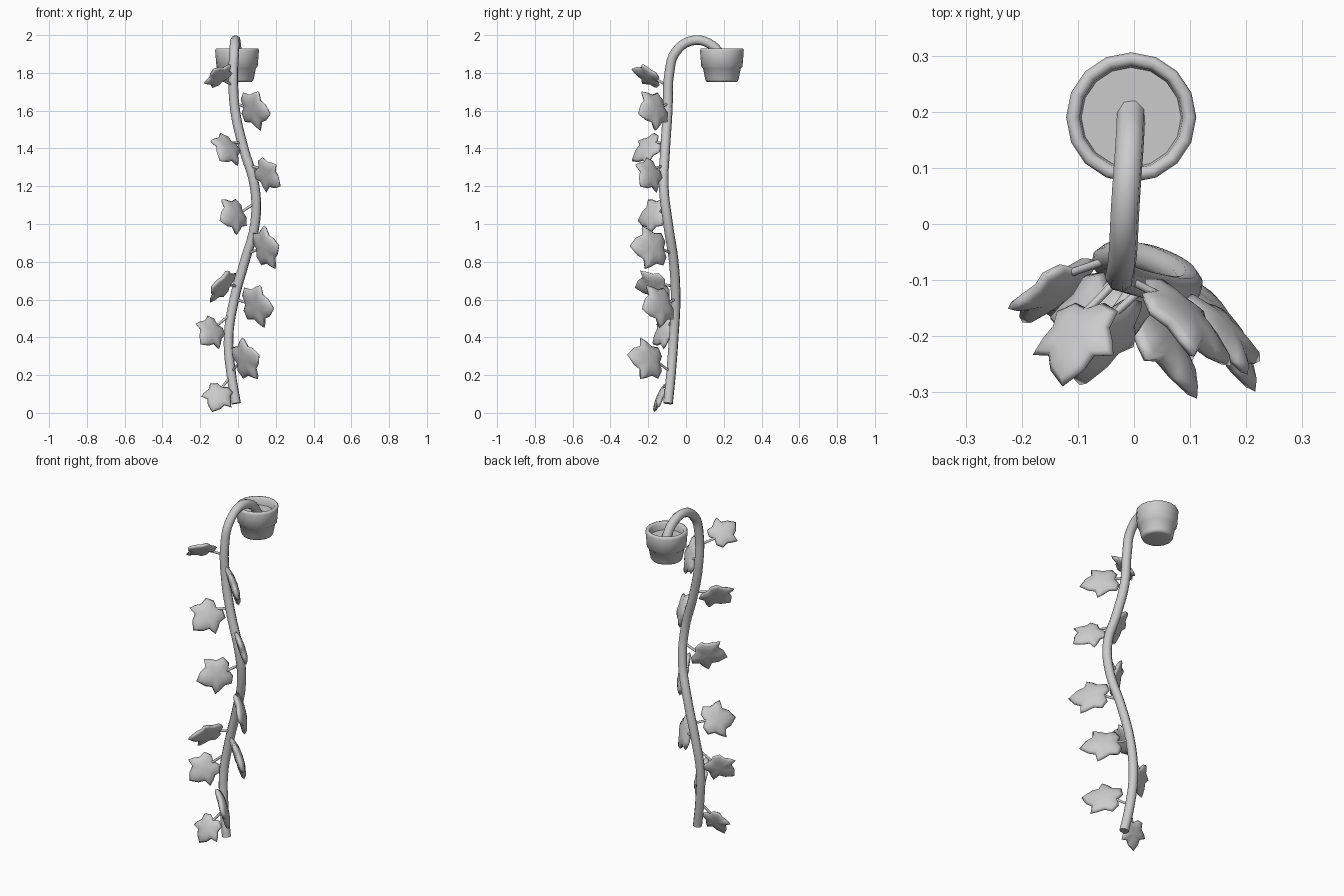
import bpy
import bmesh
from math import radians, sin, cos, pi
from mathutils import Vector, Matrix

if "Cube" in bpy.data.objects:
    bpy.data.objects.remove(bpy.data.objects["Cube"], do_unlink=True)

GREY = (0.6, 0.6, 0.6, 1)
grey = bpy.data.materials.new("plain grey")
grey.use_nodes = True
grey.diffuse_color = GREY
grey.node_tree.nodes["Principled BSDF"].inputs["Base Color"].default_value = GREY


def finish(name, bm, angle):
    """Turn a bmesh into a smooth shaded object."""
    bmesh.ops.recalc_face_normals(bm, faces=bm.faces)
    mesh = bpy.data.meshes.new(name)
    bm.to_mesh(mesh)
    bm.free()
    mesh.materials.append(grey)
    obj = bpy.data.objects.new(name, mesh)
    bpy.context.collection.objects.link(obj)
    bpy.ops.object.select_all(action='DESELECT')
    obj.select_set(True)
    bpy.context.view_layer.objects.active = obj
    bpy.ops.object.shade_smooth_by_angle(angle=radians(angle))
    return obj


def tube(name, points, radius, steps):
    """Round tube through points."""
    curve = bpy.data.curves.new(name, 'CURVE')
    curve.dimensions = '3D'
    curve.bevel_depth = radius
    curve.bevel_resolution = 2
    curve.resolution_u = steps
    curve.use_fill_caps = True
    spline = curve.splines.new('BEZIER')
    spline.bezier_points.add(len(points) - 1)
    for bp, p in zip(spline.bezier_points, points):
        bp.co = p
        bp.handle_left_type = bp.handle_right_type = 'AUTO'
    curve.materials.append(grey)
    obj = bpy.data.objects.new(name, curve)
    bpy.context.collection.objects.link(obj)
    return obj


# Pot: lathed profile with a rounded rim band and a soil disc inside
POT = Vector((-0.005, 0.19, 0))
profile = [(0.07, 1.751), (0.082, 1.754), (0.088, 1.765), (0.1, 1.825), (0.109, 1.833),
           (0.116, 1.918), (0.112, 1.929), (0.1, 1.93), (0.092, 1.922), (0.089, 1.885)]
SIDES = 16
bm = bmesh.new()
rings = []
for r, z in profile:
    rings.append([bm.verts.new(POT + Vector((r * cos(2 * pi * i / SIDES),
                                             r * sin(2 * pi * i / SIDES), z)))
                  for i in range(SIDES)])
for a, b in zip(rings, rings[1:]):
    for i in range(SIDES):
        j = (i + 1) % SIDES
        bm.faces.new((a[i], a[j], b[j], b[i]))
bm.faces.new(rings[0])
bm.faces.new(rings[-1])
finish("pot", bm, 75)

# Main vine: winding upright stem that arches over into the pot
stem = [Vector(p) for p in (
    (-0.01, -0.095, 0.05), (-0.035, -0.08, 0.2), (-0.05, -0.065, 0.4),
    (-0.02, -0.055, 0.6), (0.035, -0.065, 0.8), (0.09, -0.095, 1.0),
    (0.088, -0.118, 1.2), (0.03, -0.11, 1.4), (-0.015, -0.097, 1.6),
    (-0.025, -0.088, 1.8), (-0.02, -0.055, 1.91), (-0.015, 0.04, 1.972),
    (-0.008, 0.14, 1.945), (-0.005, 0.2, 1.87))]
tube("vine_stem", stem, 0.026, 5)


def stem_at(z):
    for a, b in zip(stem, stem[1:]):
        if a.z <= z <= b.z:
            return a.lerp(b, (z - a.z) / (b.z - a.z))


# Leaf outline, one half, along the leaf's own axis
half = [(-0.012, 0.04), (0.01, 0.085), (0.055, 0.08), (0.09, 0.1), (0.125, 0.113),
        (0.13, 0.064), (0.168, 0.046)]
outline = [(0.005, 0)] + half + [(0.208, 0)] + [(x, -y) for x, y in reversed(half)]
MID = 0.085


def leaf(name, centre, azimuth, tilt, lean, size, joint):
    """Puffy lobed leaf plus the stalk that ties it to the stem at height joint."""
    az, t, a = radians(azimuth), radians(tilt), radians(lean)
    out = Vector((cos(az), sin(az), 0))
    up = Vector((0, 0, cos(t))) + Vector((out.y, -out.x, 0)) * sin(t)
    axis = out * cos(a) + up * sin(a)
    across = up * cos(a) - out * sin(a)
    normal = axis.cross(across)
    if normal.z < 0:
        normal.negate()
    base = Vector(centre) - axis * 0.095 * size
    place = Matrix((axis, across, normal)).transposed() * size

    bm = bmesh.new()

    def ring(scale, lift):
        verts = []
        for x, y in outline:
            x, y = MID + (x - MID) * scale, y * scale
            droop = 0.6 * ((x - MID) ** 2 + y * y)
            verts.append(bm.verts.new(base + place @ Vector((x, y, lift - droop))))
        return verts

    edge = ring(1, 0)
    n = len(edge)
    for side in (1, -1):
        outer = edge
        for scale, lift in ((0.87, 0.012), (0.5, 0.02)):
            inner = ring(scale, lift * side)
            for i in range(n):
                j = (i + 1) % n
                bm.faces.new((outer[i], outer[j], inner[j], inner[i]))
            outer = inner
        hub = bm.verts.new(base + place @ Vector((MID, 0, 0.022 * side)))
        for i in range(n):
            bm.faces.new((outer[i], outer[(i + 1) % n], hub))
    finish(name, bm, 100)

    tube(name + "_stalk", [stem_at(joint), base + axis * 0.02 * size], 0.007, 1)


# Leaves from top to bottom: centre, azimuth, tilt, lean, size, joint height
LEFT, RIGHT = 225, 315
leaves = [
    ((-0.105, -0.21, 1.79), LEFT, -45, 35, 0.78, 1.73),
    ((0.098, -0.175, 1.605), RIGHT, 16, -11, 0.98, 1.64),
    ((-0.06, -0.215, 1.393), LEFT, 30, -40, 0.89, 1.43),
    ((0.164, -0.195, 1.257), RIGHT, 16, -37, 0.86, 1.31),
    ((-0.027, -0.185, 1.045), LEFT, 17, -15, 0.91, 1.11),
    ((0.158, -0.195, 0.876), 305, 14, 5, 1.05, 0.84),
    ((-0.092, -0.18, 0.675), 241, -35, -5, 0.92, 0.67),
    ((0.112, -0.148, 0.569), RIGHT, 16, -8, 1.05, 0.605),
    ((-0.146, -0.125, 0.422), 215, 18, -40, 0.83, 0.53),
    ((0.053, -0.212, 0.285), 309, 16, 13, 1.04, 0.215),
    ((-0.108, -0.14, 0.08), 186, 24, -68, 0.76, 0.2)]
for i, spec in enumerate(leaves):
    leaf(f"leaf_{i + 1}", *spec)
